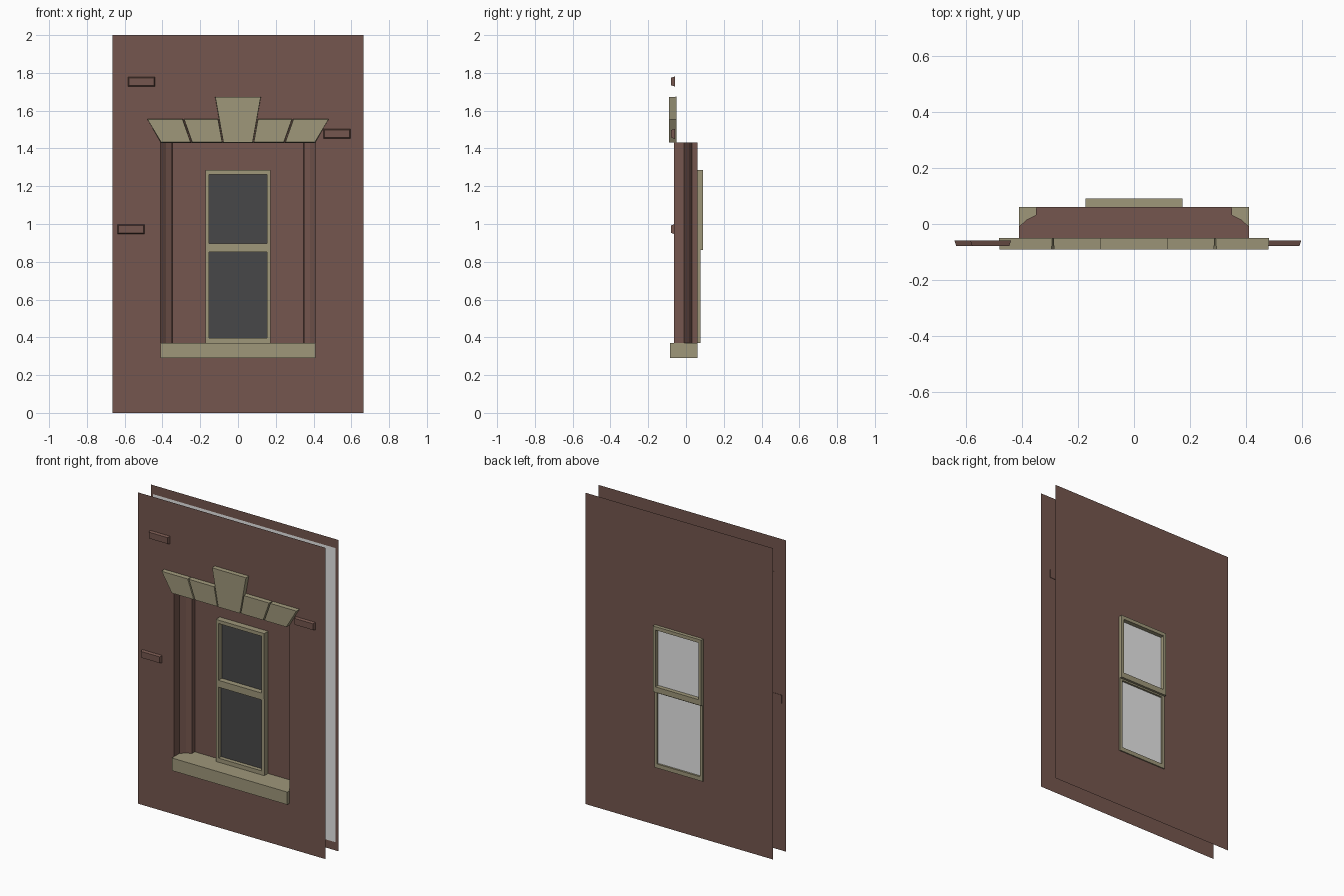
import bpy, bmesh

if "Cube" in bpy.data.objects:
    bpy.data.objects.remove(bpy.data.objects["Cube"])


def material(name, rgb):
    m = bpy.data.materials.new(name)
    m.diffuse_color = (*rgb, 1)
    m.use_nodes = True
    m.node_tree.nodes["Principled BSDF"].inputs["Base Color"].default_value = m.diffuse_color
    return m


BRICK = material("brick_brown", (0.178, 0.094, 0.077))
STONE = material("khaki_stone", (0.345, 0.310, 0.195))
GLASS = material("dark_glass", (0.064, 0.064, 0.066))
LINING = material("light_grey", (0.8, 0.8, 0.8))

Y_FRONT, Y_NICHE, Y_LINING, Y_BACK = -0.063, 0.060, 0.064, 0.069
HALF_W = 0.665
NICHE = (0.41, 0.371, 1.432)      # half width, bottom, top
WINDOW = (0.172, 0.371, 1.285)


def mesh_object(name, verts, faces, mat, closed=False):
    bm = bmesh.new()
    vs = [bm.verts.new(v) for v in verts]
    for f in faces:
        bm.faces.new([vs[i] for i in f])
    if closed:
        bmesh.ops.recalc_face_normals(bm, faces=bm.faces)
    me = bpy.data.meshes.new(name)
    bm.to_mesh(me)
    bm.free()
    me.materials.append(mat)
    ob = bpy.data.objects.new(name, me)
    bpy.context.collection.objects.link(ob)
    return ob


def rect(hw, z0, z1, y):
    return [(-hw, y, z0), (hw, y, z0), (hw, y, z1), (-hw, y, z1)]


RING = [(i, (i + 1) % 4, (i + 1) % 4 + 4, i + 4) for i in range(4)]


def sheet(name, outer, y, mat, hole=None, back=False):
    """Flat upright sheet, optionally with a rectangular opening."""
    verts = rect(*outer, y) + (rect(*hole, y) if hole else [])
    faces = RING if hole else [(0, 1, 2, 3)]
    if back:
        faces = [f[::-1] for f in faces]
    return mesh_object(name, verts, faces, mat)


def block(name, outline, y0, y1, mat, inset=0.0):
    """Extrude an (x, z) outline from y1 to y0; the front is drawn in by inset."""
    n = len(outline)
    cx = sum(p[0] for p in outline) / n
    cz = sum(p[1] for p in outline) / n

    def pull(v, c):
        return v - inset if v > c else v + inset
    verts = [(pull(x, cx), y0, pull(z, cz)) for x, z in outline]
    verts += [(x, y1, z) for x, z in outline]
    faces = [tuple(range(n)), tuple(range(n, 2 * n))]
    faces += [(i, (i + 1) % n, (i + 1) % n + n, i + n) for i in range(n)]
    return mesh_object(name, verts, faces, mat, closed=True)


def box_outline(x0, x1, z0, z1):
    return [(x0, z0), (x1, z0), (x1, z1), (x0, z1)]


def sash(name, outer, inner, y0, y1, y_glass):
    """Rectangular window frame with a single pane."""
    verts = rect(*outer, y0) + rect(*inner, y0) + rect(*outer, y1) + rect(*inner, y1)
    faces = []
    for i in range(4):
        j = (i + 1) % 4
        faces += [(i, j, j + 4, i + 4), (i + 8, j + 8, j + 12, i + 12),
                  (i, j, j + 8, i + 8), (i + 4, j + 4, j + 12, i + 12)]
    mesh_object(name + "_frame", verts, faces, STONE, closed=True)
    sheet(name + "_glass", inner, y_glass, GLASS)


# Wall sheets: outer face, niche back, inner lining, inner face
sheet("front_wall", (HALF_W, 0, 2), Y_FRONT, BRICK, hole=NICHE)
sheet("niche_back", (0.348, NICHE[1], NICHE[2]), Y_NICHE, BRICK, hole=WINDOW)
sheet("wall_lining", (0.65, 0.055, 1.945), Y_LINING, LINING, back=True)
sheet("back_wall", (HALF_W, 0, 2), Y_BACK, BRICK, hole=WINDOW, back=True)

# Niche jambs with splayed corners, and the soffit above
profile = [(0.41, Y_FRONT), (0.41, -0.010), (0.382, 0.016), (0.35, 0.032), (0.348, Y_NICHE)]
n = len(profile)
for side, s in (("left", -1), ("right", 1)):
    verts = [(s * x, y, z) for z in NICHE[1:] for x, y in profile]
    faces = [(i, i + 1, i + 1 + n, i + n) for i in range(n - 1)]
    if s < 0:
        faces = [f[::-1] for f in faces]
    mesh_object(side + "_jamb", verts, [f[::-1] for f in faces], BRICK)
loop = profile + [(-x, y) for x, y in reversed(profile)]
mesh_object("soffit", [(x, y, NICHE[2]) for x, y in loop],
            [tuple(reversed(range(2 * n)))], BRICK)

# Stone sill
block("sill", box_outline(-0.41, 0.41, 0.29, 0.371), -0.086, 0.061, STONE)

# Flat arch: keystone and two voussoirs on each side
Z0, Z1 = 1.43, 1.557
block("keystone", [(-0.079, Z0), (0.079, Z0), (0.122, 1.674), (-0.122, 1.674)],
      -0.091, -0.049, STONE, inset=0.002)
for side, s in (("left", -1), ("right", 1)):
    for label, pts in (("inner", [(0.081, Z0), (0.245, Z0), (0.288, Z1), (0.103, Z1)]),
                       ("outer", [(0.248, Z0), (0.41, Z0), (0.482, Z1), (0.291, Z1)])):
        block(f"{side}_{label}_voussoir", [(s * x, z) for x, z in pts],
              -0.091, -0.049, STONE, inset=0.003)

# Sash window
sash("upper_sash", (0.172, 0.863, 1.285), (0.153, 0.898, 1.263), 0.020, 0.091, 0.055)
sash("lower_sash", (0.172, 0.371, 0.863), (0.153, 0.397, 0.853), 0.022, 0.076, 0.048)

# Loose accent bricks proud of the wall
for i, (x, z) in enumerate([(-0.511, 1.754), (0.523, 1.477), (-0.567, 0.973)]):
    block(f"accent_brick_{i + 1}", box_outline(x - 0.073, x + 0.073, z - 0.027, z + 0.027),
          -0.079, -0.058, BRICK, inset=0.007)
